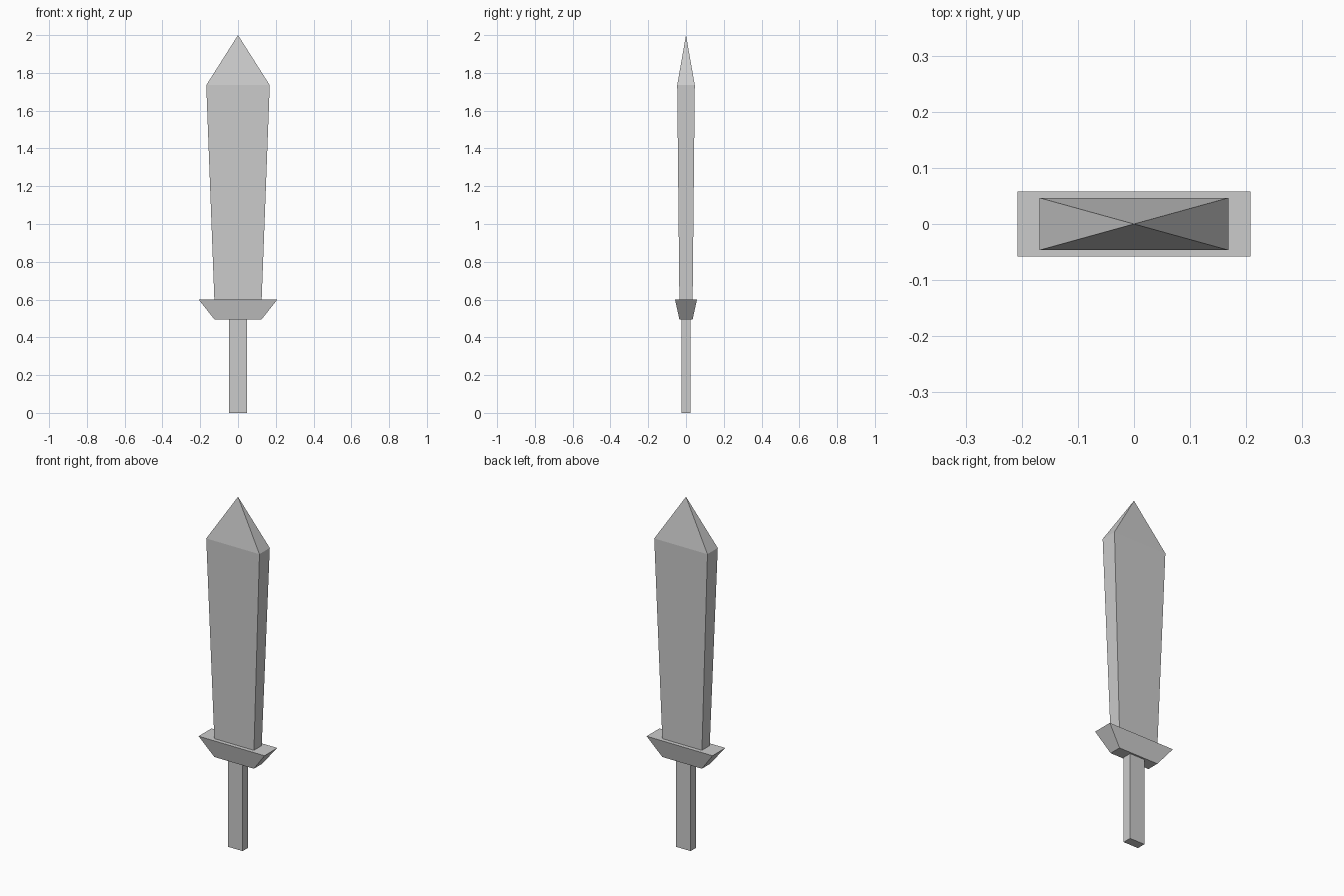
import bpy
import bmesh

if "Cube" in bpy.data.objects:
    bpy.data.objects.remove(bpy.data.objects["Cube"])


def tapered_part(name, sections, tip=None):
    """Stack rectangular sections (z, half width, half depth), optionally ending in a point."""
    bm = bmesh.new()
    rings = [[bm.verts.new((sx * w, sy * d, z))
              for sx, sy in ((-1, -1), (1, -1), (1, 1), (-1, 1))]
             for z, w, d in sections]
    bm.faces.new(rings[0][::-1])
    for low, high in zip(rings, rings[1:]):
        for i in range(4):
            j = (i + 1) % 4
            bm.faces.new((low[i], low[j], high[j], high[i]))
    if tip is None:
        bm.faces.new(rings[-1])
    else:
        point = bm.verts.new((0, 0, tip))
        for i in range(4):
            bm.faces.new((rings[-1][i], rings[-1][(i + 1) % 4], point))
    bmesh.ops.recalc_face_normals(bm, faces=bm.faces)
    mesh = bpy.data.meshes.new(name)
    bm.to_mesh(mesh)
    bm.free()
    obj = bpy.data.objects.new(name, mesh)
    bpy.context.collection.objects.link(obj)
    return obj


# Straight grip, seated just inside the guard
tapered_part("handle", [(0, 0.047, 0.025), (0.5, 0.047, 0.025)])

# Guard flaring outward toward the blade
tapered_part("guard", [(0.495, 0.125, 0.035), (0.6, 0.208, 0.058)])

# Blade widening to the shoulders, then a pyramid point
tapered_part("blade", [(0.595, 0.125, 0.035), (1.735, 0.168, 0.0465)], tip=2.0)
